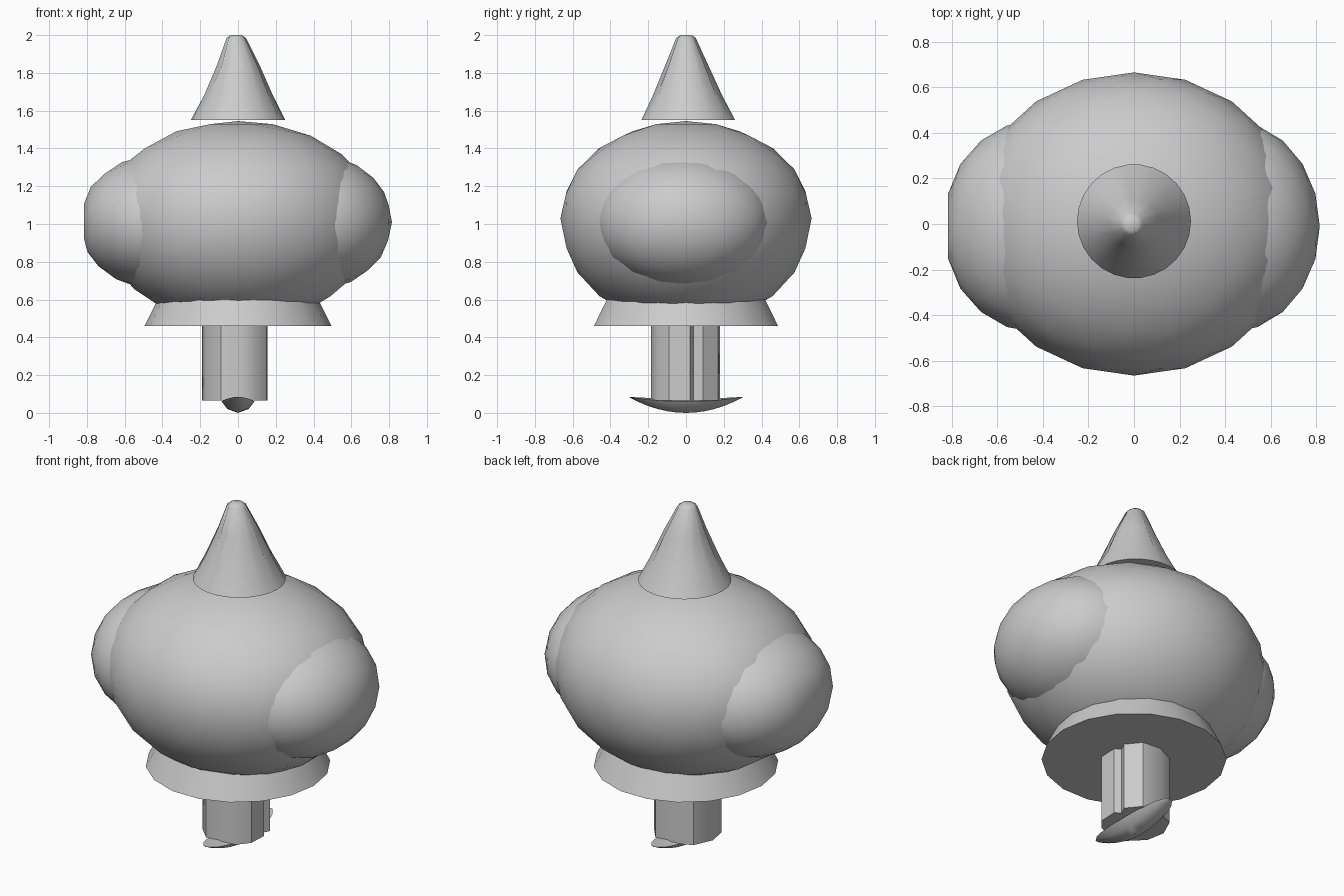
import bpy, bmesh, math

if "Cube" in bpy.data.objects:
    bpy.data.objects.remove(bpy.data.objects["Cube"])

grey = bpy.data.materials.new("plain grey")
grey.diffuse_color = (0.6, 0.6, 0.6, 1)
grey.use_nodes = True
grey.node_tree.nodes["Principled BSDF"].inputs["Base Color"].default_value = grey.diffuse_color


def finish(bm, name, angle=40):
    bmesh.ops.recalc_face_normals(bm, faces=bm.faces)
    me = bpy.data.meshes.new(name)
    bm.to_mesh(me)
    bm.free()
    me.materials.append(grey)
    ob = bpy.data.objects.new(name, me)
    bpy.context.collection.objects.link(ob)
    bpy.ops.object.select_all(action='DESELECT')
    ob.select_set(True)
    bpy.context.view_layer.objects.active = ob
    bpy.ops.object.shade_smooth_by_angle(angle=math.radians(angle))
    return ob


def blob(name, centre, radii, drop=None, floor=0.0, wall=9.0):
    """Faceted ellipsoid; drop is the lower radius, floor and wall flatten it."""
    bm = bmesh.new()
    bmesh.ops.create_icosphere(bm, subdivisions=3, radius=1)
    for v in bm.verts:
        rz = drop if drop and v.co.z < 0 else radii[2]
        v.co = (centre[0] + v.co.x * radii[0], centre[1] + v.co.y * radii[1],
                max(floor, centre[2] + v.co.z * rz))
        v.co.x = max(-wall, v.co.x)
    return finish(bm, name)


def loft(name, rings, angle=40):
    """Skin a stack of equal-length point rings and close both ends."""
    bm = bmesh.new()
    vs = [[bm.verts.new(p) for p in ring] for ring in rings]
    n = len(vs[0])
    for a, b in zip(vs, vs[1:]):
        for i in range(n):
            bm.faces.new((a[i], a[(i + 1) % n], b[(i + 1) % n], b[i]))
    bm.faces.new(vs[0][::-1])
    bm.faces.new(vs[-1])
    return finish(bm, name, angle)


def ring(n, r, z, cx=0, cy=0, flute=0.0):
    pts = []
    for i in range(n):
        a = 2 * math.pi * i / n
        q = r * (1 - flute * (i % 2))
        pts.append((cx + q * math.cos(a), cy + q * math.sin(a), z))
    return pts


# Main body and two side bulges
blob("body", (0, 0, 1.03), (0.73, 0.665, 0.515), drop=0.57, floor=0.5)
blob("right_bulge", (0.42, -0.01, 1.01), (0.395, 0.465, 0.355))
blob("left_bulge", (-0.43, -0.01, 1.01), (0.41, 0.465, 0.355), wall=-(-0.815))

# Fluted cone on top
loft("cone_cap", [ring(26, 0.25, 1.55, 0, 0.012),
                  ring(26, 0.185, 1.68, 0, 0.008, 0.06),
                  ring(26, 0.115, 1.84, 0, 0.004, 0.12),
                  ring(26, 0.052, 1.985, -0.01, 0, 0.12),
                  ring(26, 0.03, 2.0, -0.01, 0)], 50)

# Flared collar under the body
loft("collar", [ring(18, 0.495, 0.46), ring(18, 0.425, 0.6)])

# Chipped stalk
outline = [(0.15, -0.09), (0.155, 0.02), (0.12, 0.04), (0.145, 0.09),
           (0.08, 0.17), (-0.03, 0.18), (-0.14, 0.13), (-0.19, 0.02),
           (-0.17, -0.09), (-0.09, -0.17), (0.02, -0.185), (0.1, -0.15)]
loft("stalk", [[(x, y, z) for x, y in outline] for z in (0.065, 0.48)], 35)

# Boat-shaped foot
foot = []
for i in range(13):
    t = -0.98 + 1.96 * i / 12
    w = 0.087 * math.sqrt(1 - t * t)
    top = 0.06 + 0.025 * t * t
    low = 0.085 * t * t
    section = [(-1, top), (-0.65, low + (top - low) * 0.35), (0, low),
               (0.65, low + (top - low) * 0.35), (1, top), (0, top + 0.015 * (1 - t * t))]
    foot.append([(k * w, t * 0.305, z) for k, z in section])
loft("foot", foot)
